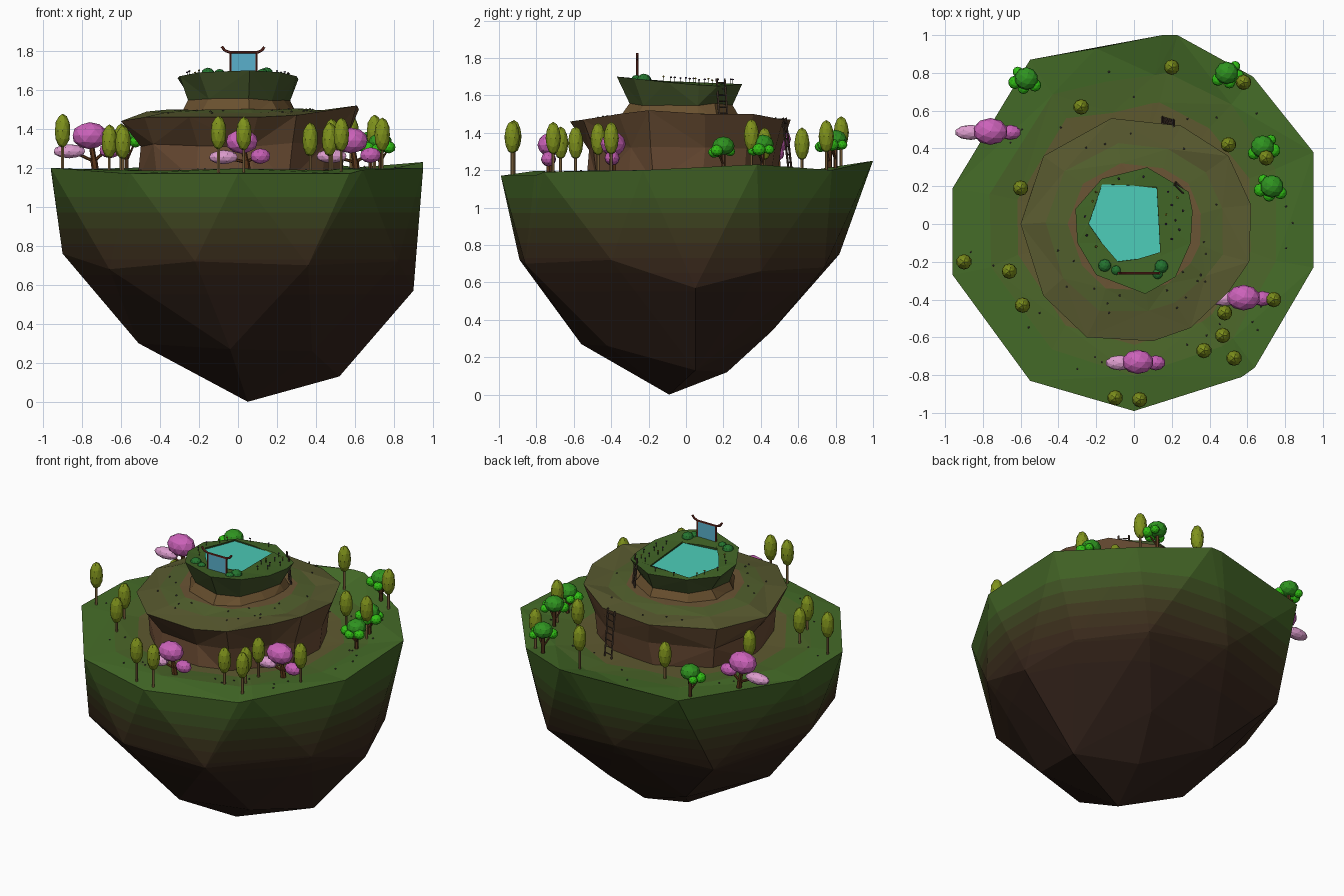
import bpy, bmesh, math, random
from mathutils import Vector, Matrix
from mathutils.bvhtree import BVHTree

if "Cube" in bpy.data.objects:
    bpy.data.objects.remove(bpy.data.objects["Cube"])

random.seed(4)
mats, surfaces = {}, []

def mat(hexcol):
    if hexcol not in mats:
        m = bpy.data.materials.new("col_" + hexcol)
        rgb = [int(hexcol[i:i + 2], 16) / 255 for i in (0, 2, 4)]
        m.diffuse_color = [((c + .055) / 1.055) ** 2.4 for c in rgb] + [1]
        m.use_nodes = True
        m.node_tree.nodes["Principled BSDF"].inputs["Base Color"].default_value = m.diffuse_color
        mats[hexcol] = m
    return mats[hexcol]

def finish(name, bm, cols):
    me = bpy.data.meshes.new(name)
    bm.to_mesh(me)
    bm.free()
    for c in cols:
        me.materials.append(mat(c))
    ob = bpy.data.objects.new(name, me)
    bpy.context.collection.objects.link(ob)
    return ob

def blob(name, pos, size, col, sub=2):
    bm = bmesh.new()
    bmesh.ops.create_icosphere(bm, subdivisions=sub, radius=1)
    bm.transform(Matrix.Translation(pos) @ Matrix.Diagonal((*size, 1)))
    return finish(name, bm, [col])

def add_rod(bm, a, b, r, sides=5, r2=None):
    a, b = Vector(a), Vector(b)
    rot = (b - a).to_track_quat('Z', 'Y').to_matrix().to_4x4()
    bmesh.ops.create_cone(bm, cap_ends=True, segments=sides, radius1=r, radius2=r2 or r,
                          depth=(b - a).length, matrix=Matrix.Translation((a + b) / 2) @ rot)

def rods(name, segs, col, sides=5):
    bm = bmesh.new()
    for a, b, r in segs:
        add_rod(bm, a, b, r, sides)
    return finish(name, bm, [col])

def ring(pts, s, z=None, jit=0.0):
    return [(x * s + random.uniform(-jit, jit), y * s + random.uniform(-jit, jit),
             (h if z is None else z) + random.uniform(-jit, jit) * .5) for x, y, h in pts]

def loft(name, rings, cols):
    """Skin rings of equal count with triangles, one colour per band."""
    bm = bmesh.new()
    vs = [[bm.verts.new(p) for p in r] for r in rings]
    n = len(vs[0])
    for k in range(len(vs) - 1):
        for i in range(n):
            j = (i + 1) % n
            a, b, c, d = vs[k][i], vs[k][j], vs[k + 1][j], vs[k + 1][i]
            tris = ((a, b, c), (a, c, d)) if (i + k) % 2 else ((a, b, d), (b, c, d))
            for t in tris:
                bm.faces.new(t).material_index = k
    surfaces.append(BVHTree.FromBMesh(bm))
    return finish(name, bm, cols)

def ground_z(x, y):
    hits = [s.ray_cast(Vector((x, y, 3)), Vector((0, 0, -1)))[0] for s in surfaces]
    return max([h.z for h in hits if h] + [1.15])

# Island underside: hull of the rim and a few lower rings, cut into colour bands
rim = [(.95, -.23, 1.2), (.95, .38, 1.23), (.63, .78, 1.2), (.23, 1, 1.25), (.15, 1, 1.25),
       (-.2, .93, 1.22), (-.55, .87, 1.2), (-.96, .19, 1.19), (-.96, -.27, 1.2),
       (-.55, -.83, 1.17), (0, -.99, 1.17), (.57, -.81, 1.17), (.64, -.76, 1.19)]
low = [(.9, .05, .57), (.82, -.4, .72), (.36, -.86, .7), (-.22, -.89, .72), (-.66, -.62, .68),
       (-.9, -.03, .76), (-.62, .6, .66), (-.05, .82, .75), (.5, .74, .68), (.8, .4, .66),
       (.52, .05, .13), (.38, -.42, .26), (-.04, -.56, .27), (-.51, -.15, .3), (-.28, .4, .31),
       (.25, .46, .34), (.15, .22, .12), (.05, -.09, 0)]
bm = bmesh.new()
for p in rim + low:
    bm.verts.new(p)
bmesh.ops.convex_hull(bm, input=bm.verts[:])
bm.normal_update()
bmesh.ops.delete(bm, geom=[f for f in bm.faces if f.normal.z > .3], context='FACES')
cuts = [.55, .65, .73, .81, .89, .97, 1.05]
for z in cuts:
    bmesh.ops.bisect_plane(bm, geom=bm.verts[:] + bm.edges[:] + bm.faces[:],
                           plane_co=(0, 0, z), plane_no=(0, 0, 1))
for f in bm.faces:
    f.material_index = sum(f.calc_center_median().z > z for z in cuts)
finish("island_underside", bm, ["32221a", "35241a", "38281b", "3b2e1c", "3d371e",
                                "3e4420", "3f5223", "406024"])

# Grassy ground
loft("ground", [rim, ring(rim, .8, 1.19, .015), ring(rim, .64, 1.18, .012), ring(rim, .45, 1.17)],
     ["456c28", "4b6629", "5f5a30"])

# Middle terrace
mid = [(.62, .1, 1.5), (.5, .36, 1.5), (.25, .52, 1.47), (-.12, .56, 1.47), (-.48, .36, 1.46),
       (-.6, 0, 1.44), (-.48, -.38, 1.46), (-.25, -.6, 1.46), (.1, -.62, 1.46),
       (.3, -.55, 1.47), (.5, -.36, 1.5), (.61, -.2, 1.52)]
loft("middle_terrace", [ring(mid, .86, 1.13), ring(mid, .87, 1.32, .025), mid,
                        ring(mid, .76, 1.485, .012), ring(mid, .58, 1.5, .01), ring(mid, .3, 1.5)],
     ["6b4c34", "654a31", "58592f", "52602d", "6a5434"])

# Upper terrace with a pond basin
top = [(.31, .07, 1.655), (.29, .17, 1.65), (.07, .3, 1.66), (-.17, .24, 1.66), (-.31, .08, 1.66),
       (-.3, -.1, 1.67), (-.2, -.27, 1.69), (.06, -.37, 1.7), (.22, -.28, 1.69), (.3, -.1, 1.67)]
pond = [(.13, .02), (.12, .2), (-.02, .205), (-.17, .21), (-.205, .1), (-.24, 0), (-.17, -.1),
        (-.1, -.2), (.02, -.185), (.14, -.17)]
bank = [(x, y, 1.672 - .04 * y) for x, y in pond]
loft("upper_terrace", [ring(top, 1.0, 1.46), ring(top, .82, 1.55, .015), top, bank,
                       ring(bank, .99, 1.63)], ["69502f", "44552a", "416426", "2f4a20"])
bm = bmesh.new()
bm.faces.new([bm.verts.new((x, y, 1.662 - .03 * y)) for x, y in pond])
finish("pond_water", bm, ["4ccbb7"])

# Gate with a hanging water-blue panel
gy, red = -.26, "6e2c22"
rods("gate_posts", [((x, gy, 1.67), (x, gy, 1.795), .006) for x in (-.038, .096)], red, 6)
path = [(-.083, 1.823), (-.068, 1.802), (-.04, 1.792), (.098, 1.792), (.122, 1.802), (.135, 1.82)]
rods("gate_beam", [((a[0], gy, a[1]), (b[0], gy, b[1]), .007) for a, b in zip(path, path[1:])], red, 6)
bm = bmesh.new()
bmesh.ops.create_cube(bm, size=1, matrix=Matrix.Translation((.029, gy, 1.736))
                      @ Matrix.Diagonal((.126, .004, .108, 1)))
finish("gate_panel", bm, ["5ab0cc"])

# Bushes beside the gate
for x, y, r in [(-.155, -.22, .034), (-.095, -.245, .026), (.145, -.225, .036), (.125, -.265, .028)]:
    blob("gate_bush", (x, y, 1.685), (r, r, r * .85), "24742f")

# Tall narrow trees
tall = [(.2, .83, 1.4), (-.28, .62, 1.34), (.58, .75, 1.38), (.5, .42, 1.34), (.7, .35, 1.385),
        (-.6, .19, 1.34), (-.9, -.2, 1.39), (-.66, -.25, 1.335), (-.59, -.43, 1.33),
        (.74, -.4, 1.37), (.48, -.47, 1.365), (.47, -.59, 1.345), (.37, -.67, 1.345),
        (.53, -.71, 1.37), (-.1, -.92, 1.38), (.03, -.93, 1.375)]
for x, y, z in tall:
    rods("tall_trunk", [((x, y, ground_z(x, y) - .02), (x, y, z), .008)], "8c6f45", 6)
    blob("tall_crown", (x, y, z), (.041, .041, .088), "7f921c")

# Round green trees with side tufts
for x, y, z, s in [(-.57, .77, 1.36, -1), (.49, .8, 1.365, 1), (.68, .41, 1.34, 1), (.73, .2, 1.33, -1)]:
    g = ground_z(x, y) - .02
    rods("round_trunk", [((x, y, g), (x, y, z), .011), ((x, y, g + .06), (x + .05 * s, y - .02, z - .04), .006),
                         ((x, y, g + .06), (x - .04 * s, y - .03, z - .03), .006)], "5b3a20", 6)
    blob("round_crown", (x, y, z), (.062, .06, .05), "2f9420")
    for dx, dy, dz, r in [(.06, -.02, -.03, .036), (-.045, -.035, -.025, .034),
                          (.015, -.05, -.035, .032), (.045, .035, -.03, .028)]:
        blob("round_tuft", (x + dx * s, y + dy, z + dz), (r, r, r * .9), "30be14")

# Blossom trees
for x, y, z, k in [(-.76, .49, 1.365, 1.05), (.58, -.39, 1.34, 1), (.02, -.73, 1.335, .95)]:
    g = ground_z(x, y) - .02
    rods("blossom_trunk", [((x + .03, y, g), (x + .02, y, g + .07), .018),
                           ((x + .02, y, g + .07), (x, y, z), .014),
                           ((x + .02, y, g + .06), (x - .09, y, z - .08), .008),
                           ((x + .02, y, g + .06), (x + .09, y, z - .07), .008)], "5a3518", 6)
    blob("blossom_crown", (x, y, z), (.088 * k, .068 * k, .066 * k), "cc62ba")
    blob("blossom_tuft_left", (x - .1 * k, y - .005, z - .08), (.08 * k, .04, .036), "dc9ccd")
    blob("blossom_tuft_right", (x + .1 * k, y - .005, z - .075), (.055 * k, .04, .04), "c75fb5")

# Ladders up the terraces
def ladder(a, b, side, rungs):
    a, b, w = Vector(a), Vector(b), Vector(side)
    segs = [(a + w * s, b + w * s, .006) for s in (-1, 1)]
    for i in range(rungs):
        p = a.lerp(b, (i + .7) / (rungs + .4))
        segs.append((p - w, p + w, .004))
    rods("ladder", segs, "4a3b30", 4)

ladder((.18, .56, 1.17), (.18, .525, 1.48), (.03, -.008, 0), 7)
ladder((.245, .2, 1.48), (.235, .185, 1.69), (.022, -.022, 0), 6)

# Small flowers around the pond
spots = [(.2, .1), (.22, .02), (.17, .05), (.24, -.03), (.2, -.08), (.23, .14), (.18, .17), (.26, .07),
         (-.22, .12), (-.26, .04), (-.25, -.06), (-.2, .17), (.05, .25), (-.08, .24), (-.2, -.12), (.17, .0)]
for i, (x, y) in enumerate(spots):
    z = ground_z(x, y)
    rods("flower_stem", [((x, y, z - .005), (x, y, z + .022), .002)], "2c3a1c", 3)
    blob("flower_head", (x, y, z + .024), (.007, .007, .005), ("4a3358", "3a2c3c", "8a7a20")[i % 3], 1)

# Scattered pebbles on the two lower terraces
for i in range(50):
    a = random.uniform(0, 2 * math.pi)
    r = random.uniform(.36, .5) if i < 22 else random.uniform(.62, .88)
    x, y = r * math.cos(a), r * math.sin(a)
    blob("pebble", (x, y, ground_z(x, y) + .002), (.006, .006, .005), "46433c", 1)
